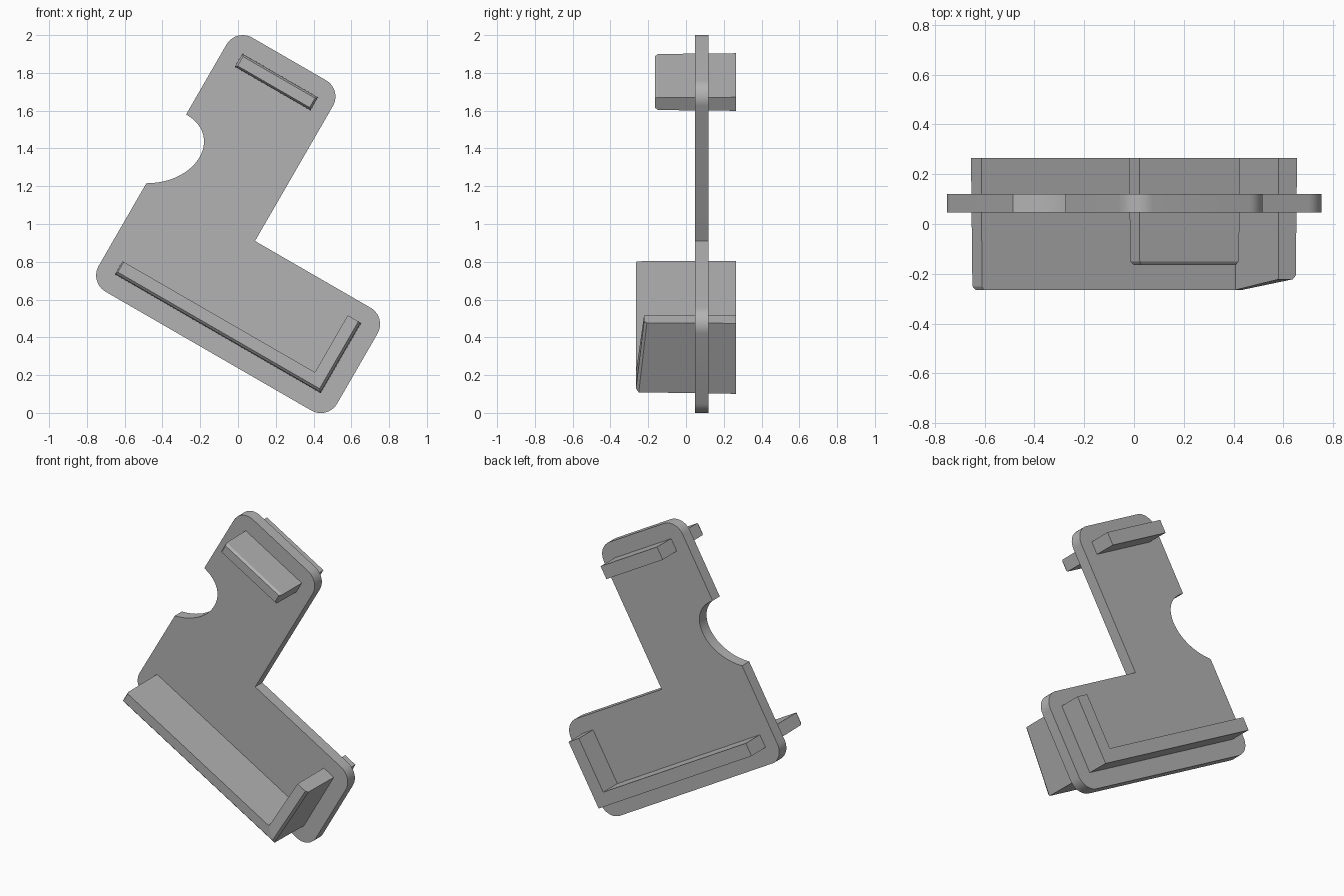
import bpy
import bmesh
from math import cos, sin, pi, radians
from mathutils import Vector
from mathutils.geometry import interpolate_bezier

cube = bpy.data.objects.get("Cube")
if cube:
    bpy.data.objects.remove(cube)

grey = bpy.data.materials.new("plain grey")
grey.use_nodes = True
colour = (0.45, 0.45, 0.45, 1)
grey.diffuse_color = colour
grey.node_tree.nodes["Principled BSDF"].inputs["Base Color"].default_value = colour

TILT = radians(30)
BACK = 0.265


def place(u, v, y):
    """Turn the bracket's own axes into the tilted upright position."""
    return (u * cos(TILT) + v * sin(TILT), y, v * cos(TILT) - u * sin(TILT))


def loft(name, rings, front_faces=None):
    """Join rings of (u, v, y) from back to front and cap both ends."""
    bm = bmesh.new()
    loops = [[bm.verts.new(place(*p)) for p in ring] for ring in rings]
    n = len(loops[0])
    for a, b in zip(loops, loops[1:]):
        for i in range(n):
            j = (i + 1) % n
            bm.faces.new((a[i], a[j], b[j], b[i]))
    bm.faces.new(loops[0][::-1])
    for face in front_faces or [range(n)]:
        bm.faces.new([loops[-1][i] for i in face])
    bmesh.ops.recalc_face_normals(bm, faces=bm.faces)
    mesh = bpy.data.meshes.new(name)
    bm.to_mesh(mesh)
    bm.free()
    mesh.materials.append(grey)
    obj = bpy.data.objects.new(name, mesh)
    bpy.context.collection.objects.link(obj)
    return obj


def corner(u, v, start, r=0.1, steps=10):
    """Quarter-round corner about a centre, turning anticlockwise."""
    angles = [start + pi / 2 * i / steps for i in range(steps + 1)]
    return [(u + r * cos(a), v + r * sin(a)) for a in angles]


# L-shaped plate with rounded outer corners and a scooped left edge
left, right, inner = -1.028, 0.43, -0.377
bottom, shelf, top = 0.205, 0.833, 1.758
scoop = interpolate_bezier(
    Vector((left, 1.231, 0)), Vector((left + 0.233, 1.231, 0)),
    Vector((left + 0.234, 0.945, 0)), Vector((left, 0.81, 0)), 24)
outline = (
    corner(left + 0.1, bottom + 0.1, pi)
    + corner(right - 0.1, bottom + 0.1, -pi / 2)
    + corner(right - 0.1, shelf - 0.1, 0)
    + [(inner, shelf)]
    + corner(inner - 0.1, top - 0.1, 0)
    + corner(left + 0.1, top - 0.1, pi / 2)
    + [(p.x, p.y) for p in scoop])
plate = loft("plate", [[(u, v, y) for u, v in outline] for y in (0.12, 0.047)])

# Upper rib through the plate, with a bevelled front end
u0, u1, v0, v1 = -0.933, -0.467, 1.577, 1.66


def rectangle(inset, y):
    return [(u0 + inset, v0 + inset, y), (u1 - inset, v0 + inset, y),
            (u1 - inset, v1 - inset, y), (u0 + inset, v1 - inset, y)]


loft("upper_rib", [rectangle(0, BACK), rectangle(0.003, -0.15),
                   rectangle(0.013, -0.165)])

# Lower L-shaped rib; its short arm slopes back toward the end
FRONT, END = -0.265, -0.222


def angle_rib(inset, front, end):
    a, b = -0.933, 0.33 - inset
    low, high = 0.307 + inset, 0.738
    return [(a + inset / 2, low, front), (b, low, front), (b, high, end),
            (0.245, high, end), (0.245, 0.39, front), (a + inset / 2, 0.39, front)]


loft("lower_rib", [angle_rib(0, BACK, BACK),
                   angle_rib(0.006, FRONT + 0.015, END + 0.015),
                   angle_rib(0.02, FRONT, END)],
     front_faces=[(0, 1, 4, 5), (1, 2, 3, 4)])

# Smooth the round corners and the scoop, keep the edges crisp
bpy.ops.object.select_all(action="DESELECT")
plate.select_set(True)
bpy.context.view_layer.objects.active = plate
bpy.ops.object.shade_smooth_by_angle(angle=radians(30))
